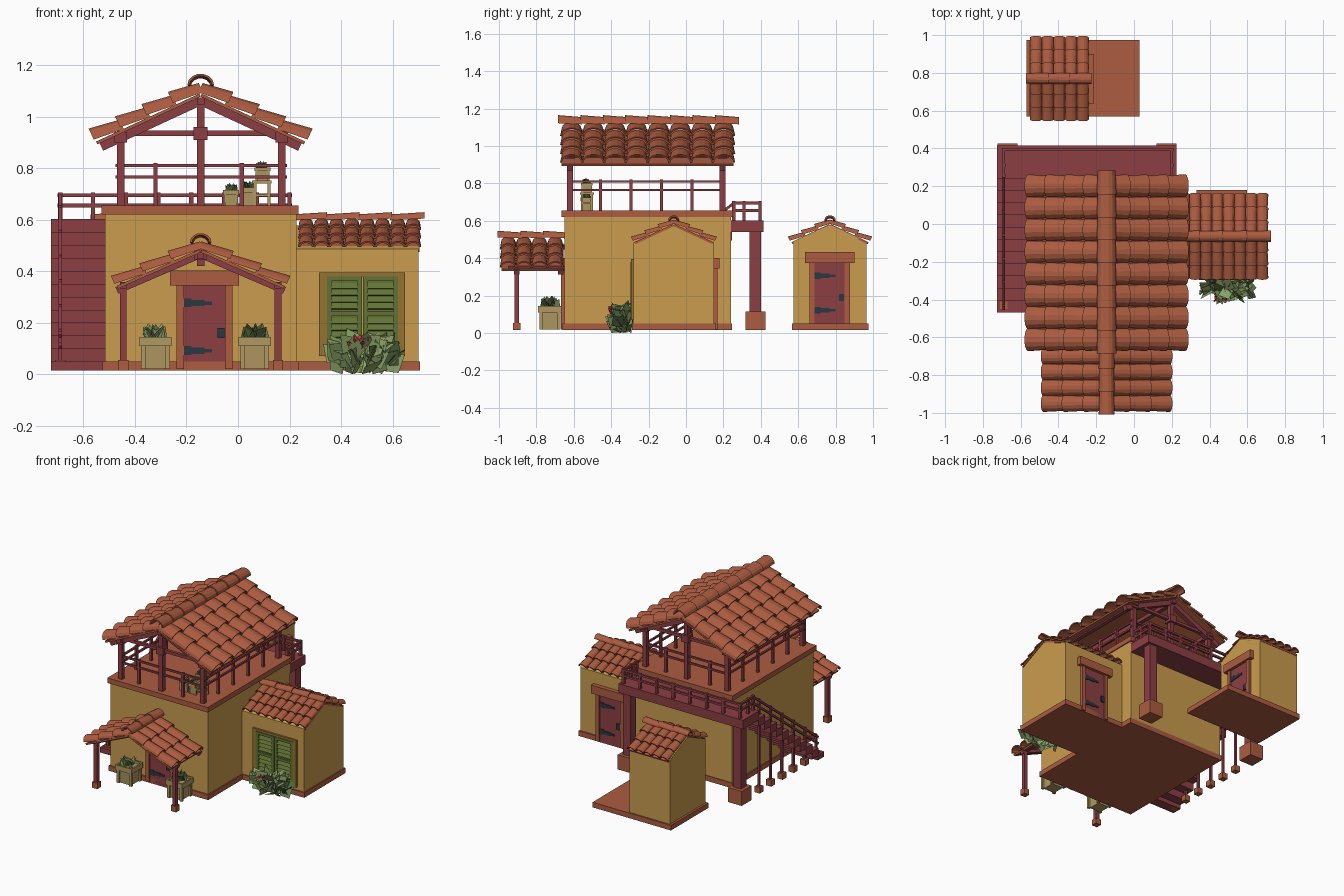
import bpy, bmesh, math, random
from mathutils import Matrix, Vector as V

if "Cube" in bpy.data.objects:
    bpy.data.objects.remove(bpy.data.objects["Cube"])
random.seed(4)


def material(name, r, g, b):
    m = bpy.data.materials.new(name)
    m.diffuse_color = [((c / 255 + .055) / 1.055) ** 2.4 for c in (r, g, b)] + [1]
    m.use_nodes = True
    m.node_tree.nodes["Principled BSDF"].inputs["Base Color"].default_value = m.diffuse_color
    return m


WALL = material("ochre plaster", 202, 156, 78)
TILE = material("terracotta", 172, 92, 64)
WOOD = material("dark red wood", 140, 63, 68)
GREEN = material("shutter green", 98, 114, 52)
FRAME = material("olive frame", 148, 114, 50)
LEAF = material("light leaf", 142, 166, 104)
DARK = material("dark leaf", 94, 114, 70)
TAN = material("pale crate wood", 176, 152, 98)
IRON = material("dark iron", 42, 55, 65)
RED = material("flower red", 195, 50, 60)


def finish(name, bm, mat, M=Matrix()):
    bmesh.ops.recalc_face_normals(bm, faces=bm.faces)
    me = bpy.data.meshes.new(name)
    bm.to_mesh(me)
    bm.free()
    me.materials.append(mat)
    ob = bpy.data.objects.new(name, me)
    ob.matrix_world = M
    bpy.context.collection.objects.link(ob)
    return ob


def add_box(bm, x0, x1, y0, y1, z0, z1):
    bmesh.ops.create_cube(bm, matrix=Matrix.Translation(((x0 + x1) / 2, (y0 + y1) / 2, (z0 + z1) / 2))
                          @ Matrix.Diagonal((x1 - x0, y1 - y0, z1 - z0, 1)))


def boxes(name, mat, *dims, M=Matrix()):
    bm = bmesh.new()
    for d in dims:
        add_box(bm, *d)
    return finish(name, bm, mat, M)


def beams(name, mat, *parts):
    """Square timbers given as (start, end, width)."""
    bm = bmesh.new()
    for a, b, w in parts:
        a, b = V(a), V(b)
        rot = (b - a).to_track_quat('Y', 'Z').to_matrix().to_4x4()
        bmesh.ops.create_cube(bm, matrix=Matrix.Translation((a + b) / 2) @ rot
                              @ Matrix.Diagonal((w, (b - a).length, w, 1)))
    return finish(name, bm, mat)


def tile(bm, a, b, side, up, ra, rb, h=.78, th=.009, n=7):
    """Barrel tile: arched shell from a to b."""
    rings = [[bm.verts.new(p + side * q * math.cos(math.pi * i / n) + up * q * h * math.sin(math.pi * i / n))
              for i in range(n + 1)] for p, r in ((a, ra), (b, rb)) for q in (r, r - th)]
    for j, k in ((0, 2), (1, 3), (0, 1), (2, 3)):
        for i in range(n):
            bm.faces.new((rings[j][i], rings[j][i + 1], rings[k][i + 1], rings[k][i]))
    for i in (0, n):
        bm.faces.new((rings[0][i], rings[1][i], rings[3][i], rings[2][i]))


def roof(name, x, y, z, run, drop, length, rolls, steps, cap, turn=0):
    """Gabled tile roof, ridge along local y."""
    bm = bmesh.new()
    L, pitch, along = math.hypot(run, drop), length / rolls, V((0, 1, 0))
    for s in (-1, 1):
        d, up = V((s * run, 0, -drop)) / L, V((s * drop, 0, run)) / L
        for i in range(rolls):
            o = along * (-length / 2 + (i + .5) * pitch)
            for k in range(steps):
                t0, t1 = k * L / steps - .01, (k + 1) * L / steps
                tile(bm, o + d * t0, o + d * t1 + up * .012, along, up, pitch * .45, pitch * .53)
        # sheathing under the tiles
        bmesh.ops.create_cube(bm, matrix=Matrix.Translation(d * L / 2 - up * .005)
                              @ d.to_track_quat('X', 'Z').to_matrix().to_4x4()
                              @ Matrix.Diagonal((L - .01, length - .01, .012, 1)))
    m = max(3, round(length / .12))
    for i in range(m):
        y0, y1 = [-length / 2 - .015 + (length + .03) * (i + j) / m for j in (0, 1)]
        tile(bm, V((0, y0, cap * .5 + .006)), V((0, y1 + .008, cap * .5)), V((1, 0, 0)), V((0, 0, 1)),
             cap, cap * .9, .85)
    return finish(name, bm, TILE, Matrix.Translation((x, y, z)) @ Matrix.Rotation(turn, 4, 'Z'))


def gable_house(name, x0, x1, y0, y1, eave, peak):
    bm = bmesh.new()
    pts = [(y0, .03), (y1, .03), (y1, eave), ((y0 + y1) / 2, peak), (y0, eave)]
    f = bm.faces.new([bm.verts.new((x0, y, z)) for y, z in pts])
    r = bmesh.ops.extrude_face_region(bm, geom=[f])
    bmesh.ops.translate(bm, vec=(x1 - x0, 0, 0), verts=[v for v in r['geom'] if isinstance(v, bmesh.types.BMVert)])
    return finish(name, bm, WALL)


def door(name, x, y, z, turn=0):
    """Plank door with frame, lintel, hinges and latch, facing local -y."""
    M = Matrix.Translation((x, y, z)) @ Matrix.Rotation(turn, 4, 'Z')
    boxes(name + "_frame", TILE, (-.108, -.08, -.018, .01, 0, .325), (.08, .108, -.018, .01, 0, .325),
          (-.133, .133, -.03, .01, .325, .382), M=M)
    boxes(name + "_panel", WOOD, (-.08, .08, -.01, .01, 0, .325), M=M)
    iron = [(.05, .078, -.018, -.008, .12, .16)]
    for h in (.055, .24):
        iron += [(-.08, .0, -.015, -.008, h + .004, h + .028), (-.08, -.05, -.015, -.008, h, h + .034),
                 (0, .03, -.015, -.008, h + .009, h + .023)]
    boxes(name + "_ironwork", IRON, *iron, M=M)


def foliage(name, mat, centre, spread, n, size, tall=1.0, ymax=9):
    """Scattered kite-shaped leaves."""
    bm = bmesh.new()
    for _ in range(n):
        u = V((random.uniform(-1, 1), random.uniform(-1, 1), random.uniform(0, 1)))
        if u.length > 1:
            u.normalize()
        base = V(centre) + V([u[i] * spread[i] for i in range(3)])
        d = V((u.x + random.uniform(-.4, .4), u.y + random.uniform(-.4, .4), tall * random.uniform(.3, 1))).normalized()
        w = d.cross(V((random.uniform(-1, 1), random.uniform(-1, 1), .2))).normalized() * size * .45
        pts = [base - d * size * .5, base + w, base + d * size * .6, base - w]
        bm.faces.new([bm.verts.new((p.x, min(p.y, ymax), max(p.z, 0))) for p in pts])
    return finish(name, bm, mat)


def planter(name, x, y, z, w, h, mat):
    """Tapered crate with corner staves, rim and plant."""
    bm = bmesh.new()
    bmesh.ops.create_cone(bm, cap_ends=True, segments=4, radius1=w * .54, radius2=w * .62, depth=h * .9,
                          matrix=Matrix.Translation((0, 0, h * .45)) @ Matrix.Rotation(math.pi / 4, 4, 'Z'))
    e = w * .56
    for sx in (-1, 1):
        a, b = sorted((sx * e, sx * e * .84))
        add_box(bm, a, b, -e, e, h * .72, h)
        add_box(bm, -e, e, a, b, h * .72, h)
        for sy in (-1, 1):
            px, py = sx * w * .42, sy * w * .42
            add_box(bm, px - w * .08, px + w * .08, py - w * .08, py + w * .08, 0, h * .75)
    finish(name, bm, TAN, Matrix.Translation((x, y, z)))
    foliage(name + "_plant", mat, (x, y, z + h), (w * .3, w * .3, h * .15), 14, w * .6, 3)


# main house: base, walls, terrace slab
boxes("main_base", TILE, (-.525, .235, -.66, .245, .015, .05))
boxes("main_walls", WALL, (-.517, .228, -.65, .24, .05, .62))
boxes("terrace_slab", TILE, (-.53, .235, -.665, .25, .62, .655))
door("front_door", -.13, -.65, .02)

# pavilion on the terrace
CX, XL, XR, YF, YB = -.145, -.455, .17, -.62, .195
timber = []
for y in (YF, YB):
    timber += [((CX, y, .655), (CX, y, 1.07), .03), ((CX, y, .91), (CX, y, .96), .055),
               ((XL, y, .935), (XR, y, .935), .02)]
    for x, ex in ((XL, -.53), (XR, .24)):
        timber += [((x, y, .655), (x, y, .93), .03), ((x, y, .9), (x, y, .94), .05),
                   ((CX, y, 1.06), (ex, y, .882), .032)]
for x in (XL, XR):
    timber.append(((x, -.65, .93), (x, .23, .93), .028))
timber.append(((CX, -.65, 1.06), (CX, .23, 1.06), .028))
beams("pavilion_frame", WOOD, *timber)
rail = []
for z in (.765, .81):
    for y in (YF, YB):
        rail.append(((XL - .02, y, z), (XR + .02, y, z), .012))
    for x in (XL, XR):
        rail.append(((x, YF, z), (x, YB, z), .012))
for x in (XL, XR):
    for i in range(1, 5):
        y = YF + (YB - YF) * i / 5
        rail.append(((x, y, .655), (x, y, .82), .017))
for y in (YF, YB):
    for x in (-.32, .015):
        rail.append(((x, y, .655), (x, y, .82), .017))
beams("pavilion_railing", WOOD, *rail)
roof("pavilion_roof", CX, -.205, 1.09, .41, .19, .93, 8, 4, .052)

# porch over the front door
porch = [((CX, -.905, .42), (CX, -.905, .49), .03), ((CX, -.905, .445), (CX, -.905, .485), .05)]
for x, ex in ((-.445, -.47), (.155, .18)):
    porch += [((x, -.905, .05), (x, -.905, .35), .026), ((x, -.95, .345), (x, -.65, .345), .026)]
    porch += [((CX, y, .465), (ex, y, .325), .028) for y in (-.905, -.67)]
porch.append(((CX, -.95, .46), (CX, -.65, .46), .026))
beams("porch_frame", WOOD, *porch)
boxes("porch_post_feet", TILE, *[(x - .02, x + .02, -.925, -.885, .015, .055) for x in (-.445, .155)])
roof("porch_roof", CX, -.825, .485, .33, .145, .335, 4, 3, .042)

# side annex with back door
boxes("annex_base", TILE, (.2, .707, -.288, .16, .015, .05))
gable_house("annex_walls", .2, .7, -.28, .15, .485, .578)
roof("annex_roof", .472, -.065, .583, .215, .1, .475, 8, 3, .03, math.pi / 2)
door("annex_door", .465, .15, .02, math.pi)

# shuttered window
boxes("window_frame", FRAME, (.315, .345, -.293, -.27, .07, .395), (.622, .648, -.293, -.27, .07, .395),
      (.345, .622, -.293, -.27, .38, .395), (.345, .622, -.293, -.27, .07, .09))
bm = bmesh.new()
for x0, x1 in ((.345, .481), (.486, .622)):
    add_box(bm, x0, x1, -.283, -.27, .09, .38)
    for a, b in ((x0, x0 + .018), (x1 - .018, x1)):
        add_box(bm, a, b, -.297, -.28, .09, .38)
    for z in (.09, .225, .362):
        add_box(bm, x0, x1, -.297, -.28, z, z + .018)
    for z in (.128, .154, .18, .206, .264, .29, .316, .342):
        bmesh.ops.create_cube(bm, matrix=Matrix.Translation(((x0 + x1) / 2, -.287, z))
                              @ Matrix.Rotation(-.5, 4, 'X') @ Matrix.Diagonal((x1 - x0 - .03, .006, .024, 1)))
finish("window_shutters", bm, GREEN)

# outhouse on its slab
boxes("outhouse_slab", TILE, (-.568, .03, .568, .975, .015, .05))
gable_house("outhouse_walls", -.553, -.245, .575, .965, .49, .578)
roof("outhouse_roof", -.395, .77, .583, .21, .1, .31, 5, 3, .03, math.pi / 2)
door("outhouse_door", -.245, .768, .05, math.pi / 2)

# back deck with posts
boxes("back_deck", WOOD, (-.725, .225, .24, .415, .54, .602))
boxes("deck_posts", WOOD, *[(x - .03, x + .03, .34, .4, .1, .545) for x in (-.67, .172)])
boxes("deck_post_feet", TILE, *[(x - .052, x + .052, .318, .425, .015, .115) for x in (-.67, .172)])
dr = [((x, .395, .6), (x, .395, .705), .017) for x in [-.69 + .89 * i / 7 for i in range(8)]]
for x in (-.69, .2):
    dr += [((x, y, .6), (x, y, .705), .017) for y in (.255, .31)]
for z in (.655, .695):
    dr.append(((-.7, .395, z), (.21, .395, z), .014))
    dr += [((x, .245, z), (x, .4, z), .014) for x in (-.69, .2)]
beams("deck_railing", WOOD, *dr)

# side stairs with railing posts standing on the ground
boxes("stair_treads", WOOD, *[(-.725, -.517, .24 - i * .0645, .245 - (i - 1) * .0645,
                               max(.015, .6 - i * .05 - .055), .6 - i * .05) for i in range(1, 12)])
ys = [-.43 + .124 * i for i in range(6)]
top = lambda y, h: (-.69, y, .6 - (.26 - y) * .775 + h)
sr = [((-.69, y, .05), top(y, .11), .015) for y in ys]
sr += [(top(-.45, h), top(.26, h), .014) for h in (.055, .098)]
beams("stair_railing", WOOD, *sr)
boxes("stair_post_feet", TILE, *[(-.71, -.67, y - .02, y + .02, .015, .055) for y in ys])

# planters, stool, flowering bush
planter("left_planter", -.32, -.728, .02, .112, .125, LEAF)
planter("right_planter", .065, -.728, .02, .112, .125, DARK)
planter("terrace_planter", -.027, -.53, .655, .055, .06, DARK)
planter("terrace_back_planter", .04, -.535, .655, .05, .07, DARK)
planter("stool_planter", .095, -.53, .752, .055, .05, DARK)
stool = [(.055, .13, -.567, -.493, .74, .752)]
for x in (.06, .115):
    stool += [(x, x + .012, y, y + .012, .655, .74) for y in (-.562, -.51)]
    stool.append((x, x + .012, -.562, -.5, .69, .7))
stool += [(.06, .127, y, y + .01, .69, .7) for y in (-.562, -.51)]
boxes("plant_stool", TAN, *stool)
foliage("bush_light_leaves", LEAF, (.48, -.34, .02), (.125, .05, .12), 50, .1, 1, -.284)
foliage("bush_dark_leaves", DARK, (.57, -.335, .03), (.06, .045, .1), 16, .09, 1, -.284)
foliage("bush_flowers", RED, (.47, -.4, .1), (.06, .015, .05), 9, .022)
